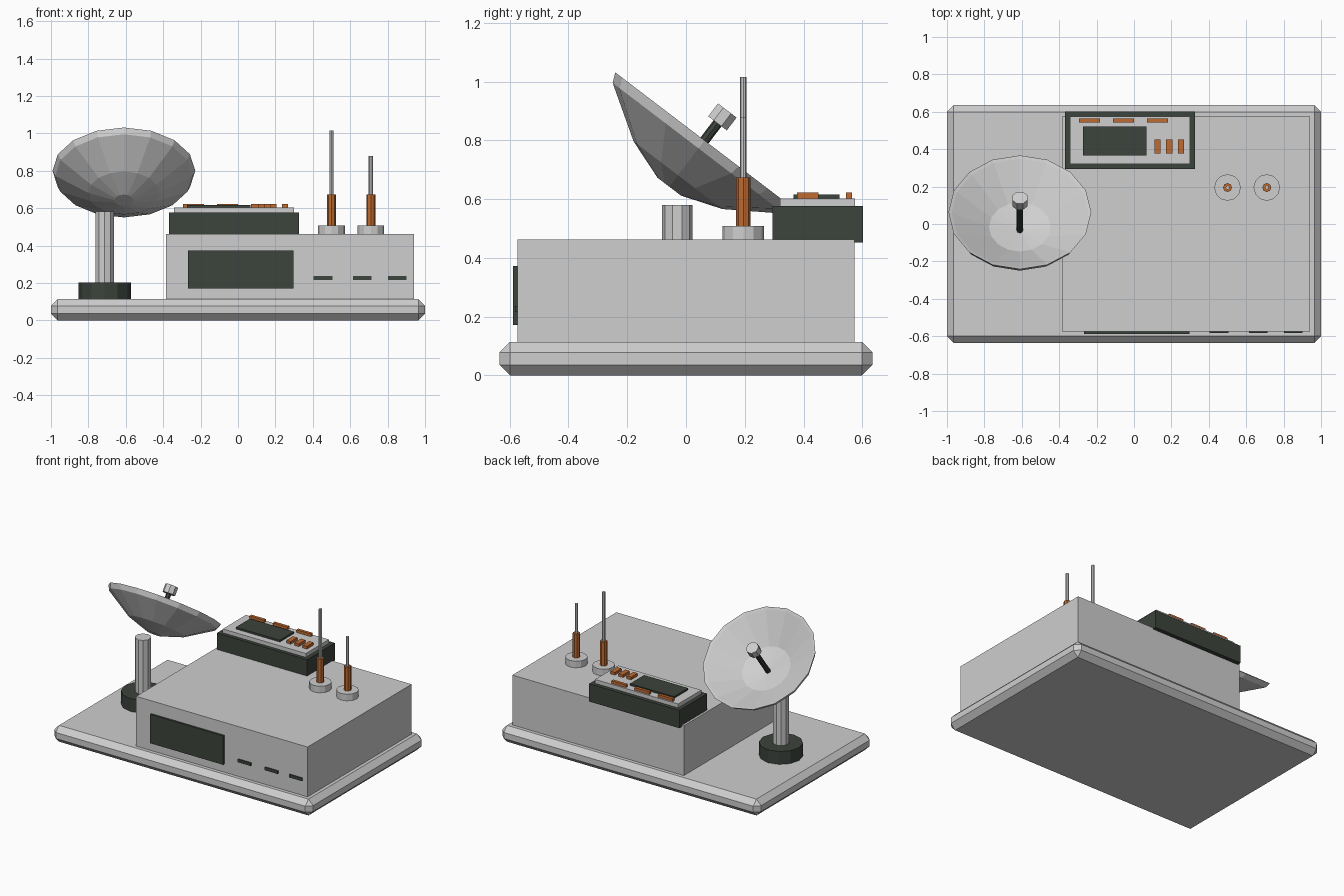
import bpy, bmesh, math
from mathutils import Matrix, Vector

if "Cube" in bpy.data.objects:
    bpy.data.objects.remove(bpy.data.objects["Cube"])


def material(name, rgb):
    m = bpy.data.materials.new(name)
    m.diffuse_color = (*rgb, 1)
    m.use_nodes = True
    m.node_tree.nodes["Principled BSDF"].inputs["Base Color"].default_value = m.diffuse_color
    return m


GREY = material("light_grey", (0.62, 0.62, 0.62))
DARK = material("dark_green_grey", (0.045, 0.056, 0.045))
ORANGE = material("copper_orange", (0.52, 0.145, 0.030))


def finish(name, bm, mat, matrix=Matrix()):
    bmesh.ops.recalc_face_normals(bm, faces=bm.faces)
    me = bpy.data.meshes.new(name)
    bm.to_mesh(me)
    bm.free()
    me.materials.append(mat)
    ob = bpy.data.objects.new(name, me)
    ob.matrix_world = matrix
    bpy.context.collection.objects.link(ob)
    return ob


def box(name, x, y, z, mat, bevel=0):
    """Box from (min, max) ranges, with an optional chamfer."""
    bm = bmesh.new()
    bmesh.ops.create_cube(bm, size=1)
    for v in bm.verts:
        v.co = Vector([sum(r) / 2 + c * (r[1] - r[0]) for c, r in zip(v.co, (x, y, z))])
    if bevel:
        bmesh.ops.bevel(bm, geom=bm.edges[:], offset=bevel, segments=1, affect='EDGES')
    return finish(name, bm, mat)


def lathe(name, profile, sides, mat, matrix):
    """Revolve (radius, height) points around local z; ends are closed."""
    bm = bmesh.new()
    rings = []
    for r, h in profile:
        n = sides if r > 0 else 1
        rings.append([bm.verts.new((r * math.sin(2 * math.pi * i / sides),
                                    r * math.cos(2 * math.pi * i / sides), h)) for i in range(n)])
    for a, b in zip(rings, rings[1:]):
        for i in range(sides):
            j = (i + 1) % sides
            quad = [a[i % len(a)], a[j % len(a)], b[j % len(b)], b[i % len(b)]]
            bm.faces.new(list(dict.fromkeys(quad)))
    for ring in (rings[0], rings[-1]):
        if len(ring) > 1:
            bm.faces.new(ring)
    return finish(name, bm, mat, matrix)


def cylinder(name, r, z0, z1, sides, mat, matrix):
    return lathe(name, [(r, z0), (r, z1)], sides, mat, matrix)


# Base plate and main housing
box("base_plate", (-1, 1), (-0.635, 0.635), (0, 0.114), GREY, 0.036)
box("housing", (-0.385, 0.94), (-0.574, 0.574), (0.10, 0.462), GREY)

# Front display and slots
box("front_display", (-0.267, 0.297), (-0.588, -0.57), (0.171, 0.373), DARK)
for i, x in enumerate((0.455, 0.664, 0.852)):
    box(f"front_slot_{i}", (x - 0.05, x + 0.05), (-0.582, -0.57), (0.216, 0.237), DARK)

# Control console on top, overhanging the rear
box("console_body", (-0.37, 0.327), (0.295, 0.602), (0.452, 0.576), DARK)
box("console_panel", (-0.342, 0.30), (0.32, 0.575), (0.56, 0.603), GREY)
box("console_screen", (-0.273, 0.067), (0.366, 0.522), (0.59, 0.616), DARK)
for i, x in enumerate((-0.237, -0.055, 0.126)):
    box(f"console_bar_{i}", (x - 0.056, x + 0.056), (0.544, 0.565), (0.59, 0.622), ORANGE)
for i, x in enumerate((0.126, 0.188, 0.251)):
    box(f"console_key_{i}", (x - 0.017, x + 0.017), (0.378, 0.451), (0.59, 0.622), ORANGE)

# Two rod antennas
for i, (x, top) in enumerate(((0.50, 1.016), (0.71, 0.878))):
    at = Matrix.Translation((x, 0.195, 0))
    cylinder(f"antenna_foot_{i}", 0.071, 0.45, 0.508, 12, GREY, at)
    cylinder(f"antenna_sleeve_{i}", 0.024, 0.50, 0.674, 8, ORANGE, at)
    cylinder(f"antenna_rod_{i}", 0.011, 0.66, top, 8, GREY, at)

# Dish pedestal
at = Matrix.Translation((-0.713, -0.03, 0))
cylinder("dish_foot", 0.14, 0.10, 0.204, 12, DARK, at)
cylinder("dish_post", 0.052, 0.19, 0.581, 10, GREY, at)

# Tilted dish bowl with its feed arm
tilt = Matrix.Translation((-0.61, 0.063, 0.80)) @ Matrix.Rotation(math.radians(-37.3), 4, 'X')
lathe("dish_bowl", [(0, -0.198), (0.05, -0.198), (0.19, -0.149), (0.367, -0.034), (0.382, 0),
                    (0.365, -0.008), (0.165, -0.13), (0, -0.165)], 16, GREY, tilt)
cylinder("feed_arm", 0.017, -0.18, 0.09, 8, DARK, tilt)
cylinder("feed_cap", 0.043, 0.073, 0.128, 8, GREY, tilt @ Matrix.Rotation(math.pi / 8, 4, 'Z'))
